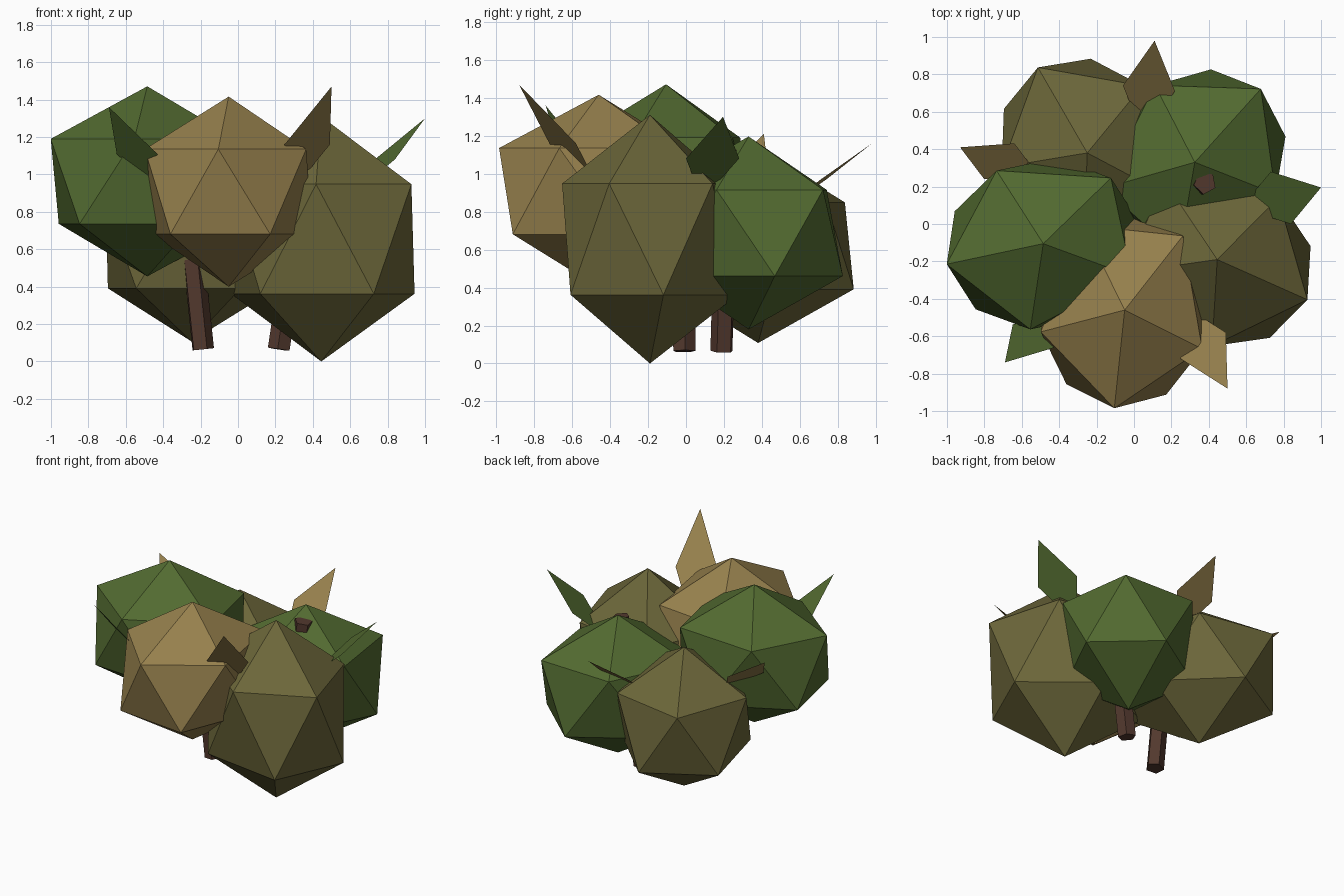
import bpy
from math import radians, sin, cos
from mathutils import Vector

if "Cube" in bpy.data.objects:
    bpy.data.objects.remove(bpy.data.objects["Cube"])


def material(name, rgb):
    m = bpy.data.materials.new(name)
    m.diffuse_color = (*rgb, 1)
    m.use_nodes = True
    m.node_tree.nodes["Principled BSDF"].inputs["Base Color"].default_value = m.diffuse_color
    return m


GREEN = material("green", (0.085, 0.145, 0.03))
OLIVE = material("olive", (0.15, 0.135, 0.042))
GOLD = material("gold", (0.31, 0.22, 0.075))
BARK = material("bark", (0.085, 0.04, 0.027))


def foliage(name, loc, angle, height, mat):
    # low-poly clump, stretched outward along its angle around the bush
    bpy.ops.mesh.primitive_ico_sphere_add(subdivisions=1, radius=1, location=loc,
                                          rotation=(0, 0, radians(angle)))
    ob = bpy.context.object
    ob.name = name
    ob.scale = (0.59, 0.51, height)
    ob.data.materials.append(mat)


def leaf(name, tip, mid, width_angle, width, mat):
    # flat kite: tip, two side corners, base hidden among the clumps
    tip, mid = Vector(tip), Vector(mid)
    a = radians(width_angle)
    side = Vector((cos(a), sin(a), 0)) * width / 2
    verts = [tip, mid + side, mid * 2 - tip, mid - side]
    me = bpy.data.meshes.new(name)
    me.from_pydata(verts, [], [(0, 1, 2, 3)])
    me.materials.append(mat)
    bpy.context.collection.objects.link(bpy.data.objects.new(name, me))


def stem(name, base, top):
    base, top = Vector(base), Vector(top)
    axis = top - base
    bpy.ops.mesh.primitive_cylinder_add(vertices=5, radius=0.062, depth=axis.length,
                                        location=(base + top) / 2)
    ob = bpy.context.object
    ob.name = name
    ob.rotation_euler = axis.to_track_quat('Z', 'Y').to_euler()
    ob.data.materials.append(BARK)


# five clumps in a ring
foliage("foliage_left", (-0.485, -0.105, 0.963), 192, 0.508, GREEN)
foliage("foliage_front", (-0.05, -0.46, 0.908), 264, 0.508, GOLD)
foliage("foliage_right", (0.445, -0.19, 0.655), 336, 0.655, OLIVE)
foliage("foliage_back_right", (0.325, 0.33, 0.688), 48, 0.508, GREEN)
foliage("foliage_back_left", (-0.25, 0.38, 0.62), 120, 0.512, OLIVE)

# pointed leaves between the clumps
leaf("leaf_front_right", (0.5, -0.88, 1.47), (0.37, -0.65, 1.16), 30, 0.28, GOLD)
leaf("leaf_front_left", (-0.69, -0.74, 1.36), (-0.54, -0.60, 1.11), -30, 0.25, GREEN)
leaf("leaf_right", (1.0, 0.195, 1.30), (0.785, 0.14, 1.08), 111, 0.30, GREEN)
leaf("leaf_back", (0.11, 0.98, 1.16), (0.08, 0.725, 0.97), -6, 0.28, GOLD)
leaf("leaf_back_left", (-0.93, 0.41, 1.21), (-0.72, 0.335, 1.035), 50, 0.25, GOLD)

# two leaning stems
stem("stem_left", (-0.19, -0.01, 0.065), (-0.30, -0.02, 1.12))
stem("stem_right", (0.22, 0.19, 0.065), (0.38, 0.22, 1.13))
